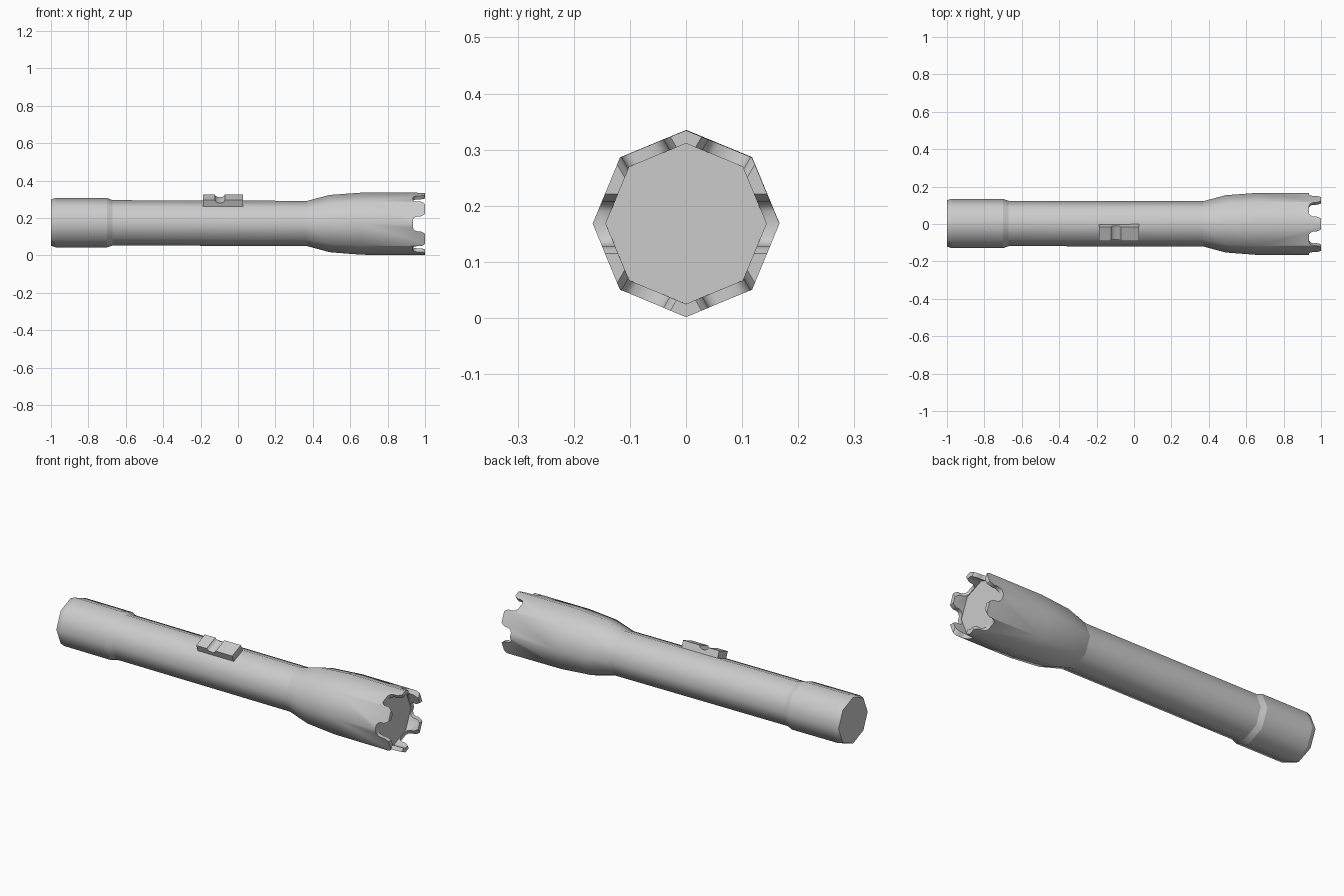
import bpy, bmesh, math
from mathutils import Vector

if "Cube" in bpy.data.objects:
    bpy.data.objects.remove(bpy.data.objects["Cube"])

SIDES = 8
AXIS_Z = 0.168

metal = bpy.data.materials.new("grey metal")
metal.use_nodes = True
GREY = (0.6, 0.6, 0.6, 1)
metal.diffuse_color = GREY
metal.node_tree.nodes["Principled BSDF"].inputs["Base Color"].default_value = GREY


def finish(bm, name):
    bmesh.ops.recalc_face_normals(bm, faces=bm.faces)
    mesh = bpy.data.meshes.new(name)
    bm.to_mesh(mesh)
    bm.free()
    mesh.materials.append(metal)
    obj = bpy.data.objects.new(name, mesh)
    bpy.context.collection.objects.link(obj)
    return obj


def prism(name, points, offset):
    """Extrude a closed outline along an offset vector."""
    bm = bmesh.new()
    face = bm.faces.new([bm.verts.new(p) for p in points])
    top = bmesh.ops.extrude_face_region(bm, geom=[face])["geom"]
    bmesh.ops.translate(bm, vec=offset,
                        verts=[g for g in top if isinstance(g, bmesh.types.BMVert)])
    return finish(bm, name)


def smooth(obj, angle):
    bpy.ops.object.select_all(action="DESELECT")
    obj.select_set(True)
    bpy.context.view_layer.objects.active = obj
    bpy.ops.object.shade_smooth_by_angle(angle=math.radians(angle))


# Casing: octagonal rings from the tail cap to the lens recess, (x, radius)
profile = [(-1, 0.124), (-0.975, 0.132), (-0.7, 0.132), (-0.67, 0.121),
           (0.37, 0.121), (0.49, 0.153), (0.66, 0.166), (1, 0.1665),
           (1, 0.143), (0.932, 0.143)]
bm = bmesh.new()
rings = []
for x, r in profile:
    lean = (1 - x) / 2  # the axis leans very slightly
    rings.append([bm.verts.new((x, 0.003 * lean + r * math.cos(a),
                                AXIS_Z + 0.007 * lean + r * math.sin(a)))
                  for a in (math.tau * i / SIDES for i in range(SIDES))])
for low, high in zip(rings, rings[1:]):
    for i in range(SIDES):
        j = (i + 1) % SIDES
        bm.faces.new((low[i], low[j], high[j], high[i]))
bm.faces.new(rings[0])
bm.faces.new(rings[-1])
casing = finish(bm, "flashlight_casing")

# Six rounded notches around the rim leave the crown teeth
half_notch = [(0.935, 0.022), (0.943, 0.034), (0.958, 0.04),
              (0.975, 0.04), (0.99, 0.046), (1.02, 0.068)]
outline = [(x, w) for x, w in half_notch] + [(x, -w) for x, w in reversed(half_notch)]
for k in range(6):
    a = math.tau * k / 6
    out = Vector((0, math.cos(a), math.sin(a)))
    side = Vector((0, -math.sin(a), math.cos(a)))
    start = Vector((0, 0, AXIS_Z)) + out * 0.1
    cutter = prism("notch_cutter", [start + Vector((x, 0, 0)) + side * w for x, w in outline],
                   out * 0.1)
    cutter.hide_render = True
    cut = casing.modifiers.new("notch", "BOOLEAN")
    cut.operation = "DIFFERENCE"
    cut.solver = "EXACT"
    cut.object = cutter
    bpy.context.view_layer.objects.active = casing
    bpy.ops.object.modifier_apply(modifier=cut.name)
    bpy.data.objects.remove(cutter)

smooth(casing, 50)
# Crisp creases at the tail collar and neck
for edge in casing.data.edges:
    xs = [casing.data.vertices[v].co.x for v in edge.vertices]
    if any(all(abs(x - crease) < 0.001 for x in xs) for crease in (-0.975, -0.7, -0.67, 0.37)):
        edge.use_edge_sharp = True

# Slide switch: a plate with a thumb groove, lying on the upper front facet
tilt = math.pi / 8
across = Vector((0, math.cos(tilt), math.sin(tilt)))
normal = Vector((0, -math.sin(tilt), math.cos(tilt)))
corner = Vector((0, -0.077, 0.265))
LIFT = 0.033
groove = [(-0.097 + 0.027 * math.cos(t), LIFT - 0.017 * math.sin(t))
          for t in (math.pi * i / 6 for i in range(7))]
side_outline = [(-0.187, -0.008), (0.028, -0.008), (0.028, LIFT)] + groove + [(-0.187, LIFT)]
switch = prism("slide_switch",
               [corner + Vector((x, 0, 0)) + normal * h for x, h in side_outline],
               across * 0.08)
smooth(switch, 35)
